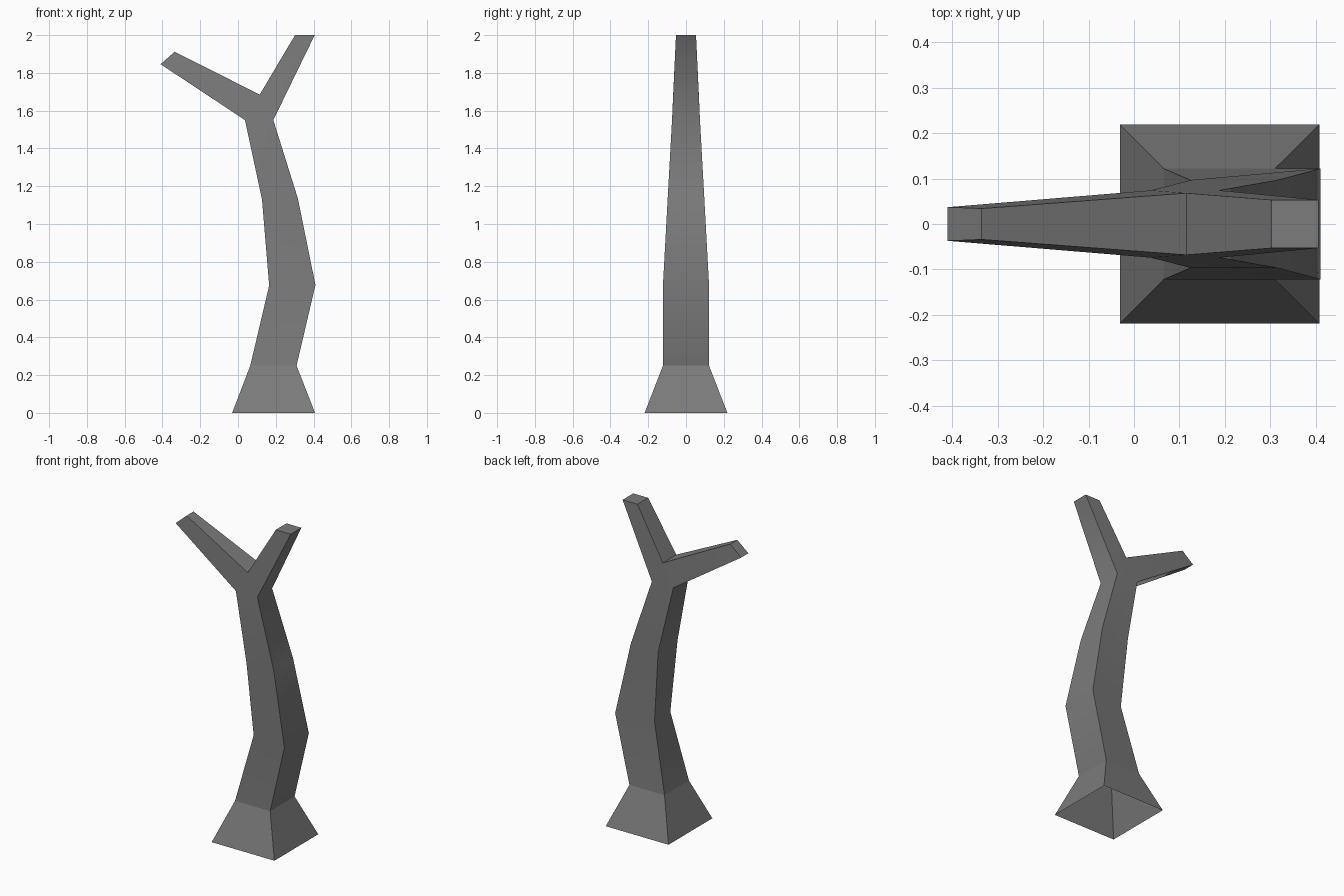
import bpy, bmesh, math

if "Cube" in bpy.data.objects:
    bpy.data.objects.remove(bpy.data.objects["Cube"])

# Each station: left (x, z), right (x, z), half depth on left, half depth on right
trunk = [
    ((-0.031, 0.0), (0.408, 0.0), 0.219, 0.219),
    ((0.065, 0.25), (0.31, 0.25), 0.122, 0.122),
    ((0.165, 0.675), (0.41, 0.677), 0.079, 0.122),
    ((0.127, 1.13), (0.317, 1.135), 0.097, 0.097),
    ((0.037, 1.55), (0.187, 1.55), 0.074, 0.074),
]
crotch = ((0.115, 1.685), 0.068)
left_tip = ((-0.41, 1.846), (-0.335, 1.912), 0.037, 0.034)
right_tip = ((0.302, 2.0), (0.406, 2.0), 0.053, 0.053)

bm = bmesh.new()


def pair(p, d):
    """Front and back vertex for one outline point."""
    return [bm.verts.new((p[0], s * d, p[1])) for s in (-1, 1)]


def ring(a, b):
    """Four-sided loop from two front/back pairs."""
    return [a[0], b[0], b[1], a[1]]


def bridge(r0, r1):
    for i in range(4):
        j = (i + 1) % 4
        bm.faces.new((r0[i], r0[j], r1[j], r1[i]))


def station(s):
    return pair(s[0], s[2]), pair(s[1], s[3])


# Bent trunk with flared, open foot
pairs = [station(s) for s in trunk]
rings = [ring(*p) for p in pairs]
for r0, r1 in zip(rings, rings[1:]):
    bridge(r0, r1)

# Fork: front and back triangles
left, right = pairs[-1]
mid = pair(*crotch)
for k in (0, 1):
    bm.faces.new((left[k], right[k], mid[k]))

# Two capped branches
for base, tip in (((left, mid), left_tip), ((mid, right), right_tip)):
    end = ring(*station(tip))
    bridge(ring(*base), end)
    bm.faces.new(end)

bmesh.ops.recalc_face_normals(bm, faces=bm.faces)

# Smooth along the bends, sharp at the corners and above the foot
for f in bm.faces:
    f.smooth = True
for e in bm.edges:
    at_foot = all(v in rings[1] for v in e.verts)
    e.smooth = not at_foot and e.calc_face_angle(0) < math.radians(50)

mesh = bpy.data.meshes.new("forked_tree_trunk")
bm.to_mesh(mesh)
bm.free()
obj = bpy.data.objects.new("forked_tree_trunk", mesh)
bpy.context.collection.objects.link(obj)

# Dark grey bark
bark = bpy.data.materials.new("bark")
bark.diffuse_color = (0.2, 0.2, 0.2, 1)
bark.use_nodes = True
bark.node_tree.nodes["Principled BSDF"].inputs["Base Color"].default_value = bark.diffuse_color
mesh.materials.append(bark)
